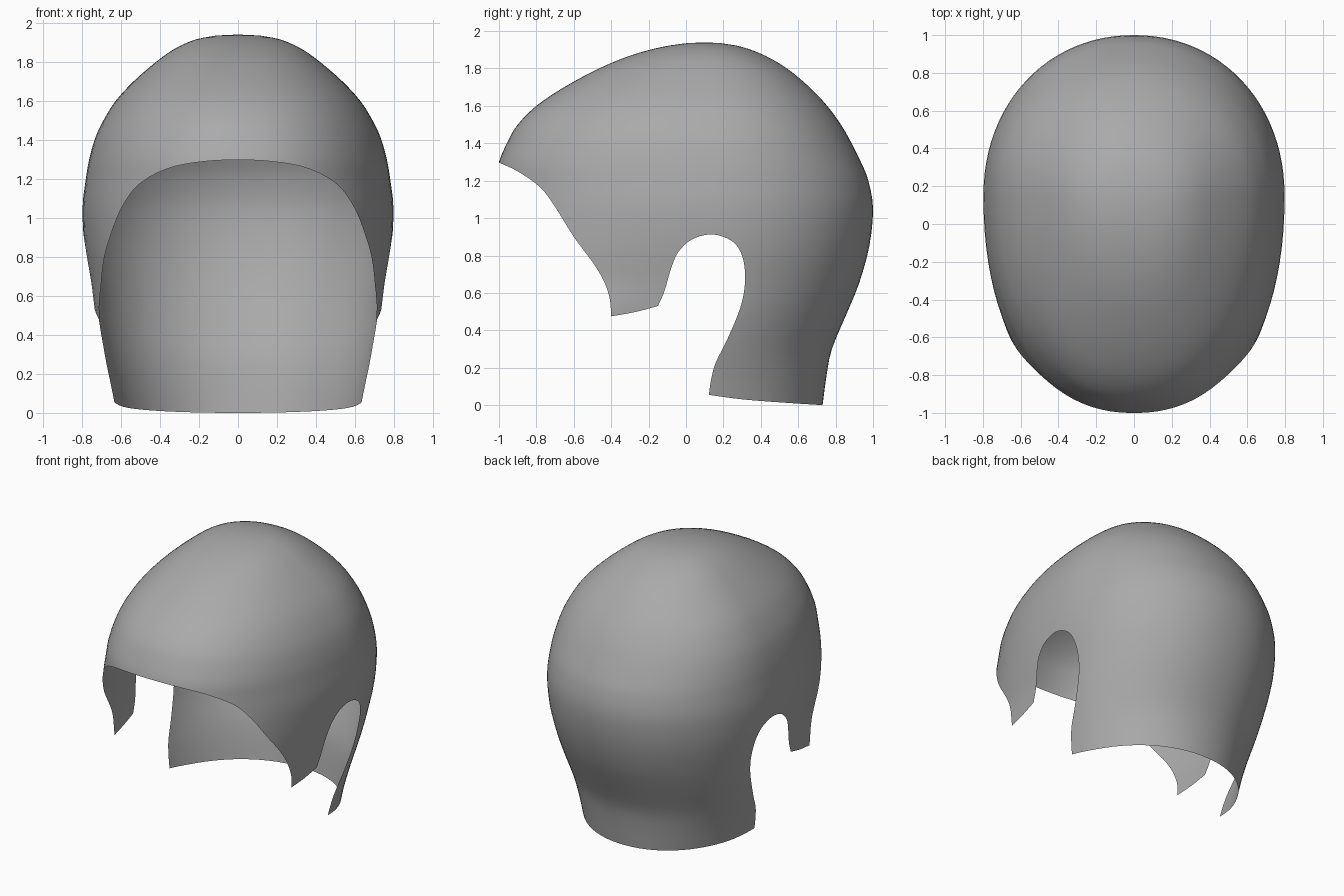
import bpy, bmesh, math

if "Cube" in bpy.data.objects:
    bpy.data.objects.remove(bpy.data.objects["Cube"])

# ---------- helpers ----------
def smooth_path(points, steps):
    """Catmull-Rom through points of any dimension."""
    pts = [tuple(2 * a - b for a, b in zip(points[0], points[1]))] + list(points)
    pts.append(tuple(2 * a - b for a, b in zip(points[-1], points[-2])))
    out = []
    for i in range(1, len(pts) - 2):
        for s in range(steps):
            t = s / steps
            out.append(tuple(
                0.5 * (2 * b + (c - a) * t + (2 * a - 5 * b + 4 * c - d) * t * t
                       + (3 * b - a - 3 * c + d) * t ** 3)
                for a, b, c, d in zip(*pts[i - 1:i + 3])))
    out.append(tuple(points[-1]))
    return out

def make_object(name, bm, materials):
    bmesh.ops.recalc_face_normals(bm, faces=bm.faces)
    mesh = bpy.data.meshes.new(name)
    bm.to_mesh(mesh)
    bm.free()
    for m in materials:
        mesh.materials.append(m)
    ob = bpy.data.objects.new(name, mesh)
    bpy.context.collection.objects.link(ob)
    return ob

grey = bpy.data.materials.new("mid grey")
grey.diffuse_color = (0.4, 0.4, 0.4, 1)
grey.use_nodes = True
grey.node_tree.nodes["Principled BSDF"].inputs["Base Color"].default_value = grey.diffuse_color

# ---------- head-shaped form: (z, half width, front y, back y, widest y) ----------
rows = [
    (-0.10, 0.61, -1.60, 0.71, 0.00), (0.00, 0.63, -1.60, 0.73, 0.00),
    (0.15, 0.66, -1.60, 0.75, 0.02), (0.30, 0.695, -1.60, 0.78, 0.05),
    (0.48, 0.733, -1.55, 0.855, 0.09), (0.65, 0.757, -1.20, 0.925, 0.13),
    (0.85, 0.787, -1.10, 0.98, 0.15), (1.05, 0.797, -1.04, 1.00, 0.15),
    (1.20, 0.78, -1.015, 0.975, 0.15), (1.30, 0.763, -1.00, 0.935, 0.15),
    (1.41, 0.732, -0.953, 0.88, 0.15), (1.50, 0.69, -0.90, 0.828, 0.15),
    (1.60, 0.627, -0.80, 0.755, 0.15), (1.70, 0.535, -0.652, 0.66, 0.14),
    (1.80, 0.42, -0.465, 0.54, 0.13), (1.87, 0.32, -0.295, 0.42, 0.12),
    (1.915, 0.215, -0.13, 0.30, 0.11), (1.935, 0.11, 0.00, 0.19, 0.10),
]
SIDES = 96
bm = bmesh.new()
rings = []
for z, w, front, back, mid in smooth_path(rows, 3):
    ring = []
    for k in range(SIDES):
        a = 2 * math.pi * k / SIDES
        c, s = math.cos(a), math.sin(a)
        p = 2 / (2.08 if s > 0 else 2.2)
        x = w * math.copysign(abs(c) ** p, c)
        y = mid + abs(s) ** p * ((back - mid) if s > 0 else (front - mid))
        ring.append(bm.verts.new((x, y, z)))
    rings.append(ring)
for lo, hi in zip(rings, rings[1:]):
    for k in range(SIDES):
        j = (k + 1) % SIDES
        bm.faces.new((lo[k], lo[j], hi[j], hi[k]))
crown = bm.verts.new((0, 0.1, 1.94))
for k in range(SIDES):
    bm.faces.new((rings[-1][k], rings[-1][(k + 1) % SIDES], crown))
base = bm.faces.new(rings[0])
base.material_index = 1
cut_mat = bpy.data.materials.new("cut helper")
cap = make_object("hair_cap", bm, [grey, cut_mat])

# ---------- side outline: hairline, temple flap, ear opening, nape ----------
hairline = smooth_path([(-1.0, 1.297), (-0.9, 1.25), (-0.78, 1.165), (-0.7, 1.06),
                        (-0.6, 0.9), (-0.5, 0.765), (-0.44, 0.665), (-0.408, 0.57),
                        (-0.4, 0.475)], 4)
flap = smooth_path([(-0.4, 0.475), (-0.27, 0.498), (-0.15, 0.53)], 3)
ear = smooth_path([(-0.15, 0.53), (-0.115, 0.61), (-0.08, 0.73), (-0.04, 0.82),
                   (0.03, 0.885), (0.12, 0.912), (0.2, 0.9), (0.27, 0.855),
                   (0.308, 0.77), (0.315, 0.65), (0.29, 0.52), (0.22, 0.35),
                   (0.16, 0.23), (0.135, 0.14), (0.122, 0.055)], 4)
nape = smooth_path([(0.122, 0.055), (0.3, 0.031), (0.5, 0.015), (0.73, 0.0)], 3)
outline = ([(-2, 1.8), (-1.3, 1.45)] + hairline[:-1] + flap[:-1] + ear[:-1] + nape
           + [(1.4, -0.001), (1.4, 2.4), (-2, 2.4)])
bm = bmesh.new()
left = [bm.verts.new((-1.5, y, z)) for y, z in outline]
right = [bm.verts.new((1.5, y, z)) for y, z in outline]
bm.faces.new(left)
bm.faces.new(right)
for k in range(len(outline)):
    j = (k + 1) % len(outline)
    bm.faces.new((left[k], left[j], right[j], right[k]))
for f in bm.faces:
    f.material_index = 1
cutter = make_object("outline_cutter", bm, [grey, cut_mat])

# ---------- trim the form, then keep only its outer skin ----------
mod = cap.modifiers.new("trim", 'BOOLEAN')
mod.operation = 'INTERSECT'
mod.solver = 'EXACT'
mod.material_mode = 'INDEX'
mod.object = cutter
bpy.context.view_layer.objects.active = cap
cap.select_set(True)
bpy.ops.object.modifier_apply(modifier=mod.name)
bpy.data.objects.remove(cutter)

bm = bmesh.new()
bm.from_mesh(cap.data)
bmesh.ops.delete(bm, geom=[f for f in bm.faces if f.material_index == 1], context='FACES')
for f in bm.faces:
    f.smooth = True
bm.to_mesh(cap.data)
bm.free()
cap.data.materials.pop(index=1)
bpy.data.materials.remove(cut_mat)
